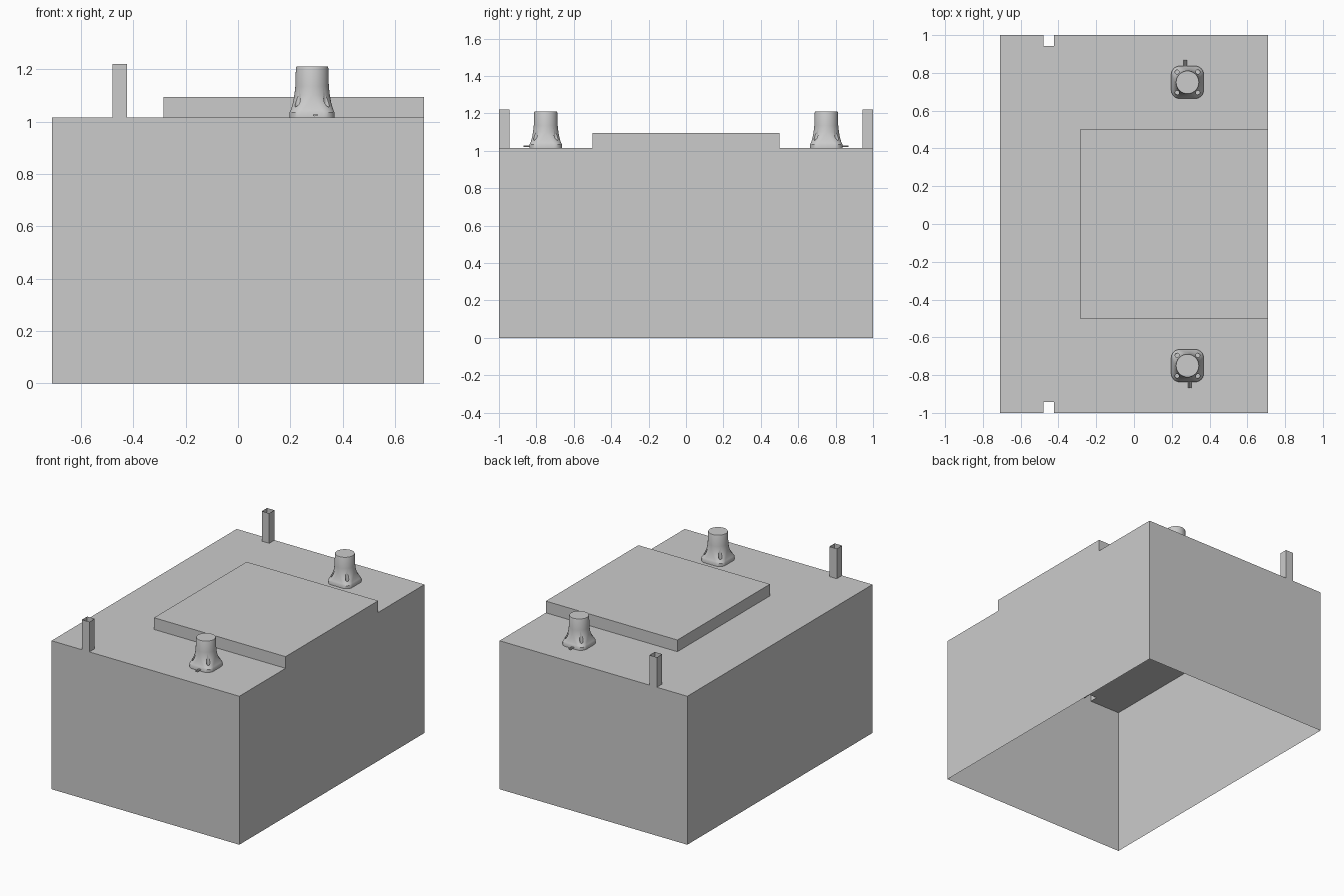
import bpy, bmesh, math
from mathutils import Matrix, Vector

if "Cube" in bpy.data.objects:
    bpy.data.objects.remove(bpy.data.objects["Cube"], do_unlink=True)

GREY = 0.6
DECK = 1.015
mat = bpy.data.materials.new("plain grey")
mat.use_nodes = True
mat.diffuse_color = (GREY, GREY, GREY, 1)
mat.node_tree.nodes["Principled BSDF"].inputs["Base Color"].default_value = (GREY, GREY, GREY, 1)


def finish(name, bm):
    mesh = bpy.data.meshes.new(name)
    bm.to_mesh(mesh)
    bm.free()
    mesh.materials.append(mat)
    obj = bpy.data.objects.new(name, mesh)
    bpy.context.collection.objects.link(obj)
    return obj


# Open-bottomed shell: deck, raised pad and two hollow posts in one sheet
xs = [-0.71, -0.48, -0.424, -0.285, 0.71]
ys = [-1, -0.943, -0.5, 0.5, 0.943, 1]
nx, ny = len(xs) - 1, len(ys) - 1


def is_post(i, j):
    return i == 1 and j in (0, ny - 1)


def height(i, j):
    if not (0 <= i < nx and 0 <= j < ny):
        return 0
    if is_post(i, j):
        return 1.22
    return 1.095 if i == 3 and j == 2 else DECK


bm = bmesh.new()


def quad(*points):
    bm.faces.new([bm.verts.new(p) for p in points])


for i in range(nx):
    for j in range(ny):
        x0, x1, y0, y1, h = xs[i], xs[i + 1], ys[j], ys[j + 1], height(i, j)
        if not is_post(i, j):
            quad((x0, y0, h), (x1, y0, h), (x1, y1, h), (x0, y1, h))
        sides = {(0, -1): ((x0, y0), (x1, y0)), (1, 0): ((x1, y0), (x1, y1)),
                 (0, 1): ((x1, y1), (x0, y1)), (-1, 0): ((x0, y1), (x0, y0))}
        for (di, dj), (a, b) in sides.items():
            low = height(i + di, j + dj)
            if low < h:
                # split outer walls at deck level so neighbours share edges
                levels = [low, DECK, h] if low < DECK < h else [low, h]
                for lo, hi in zip(levels, levels[1:]):
                    quad((*a, lo), (*b, lo), (*b, hi), (*a, hi))
bmesh.ops.remove_doubles(bm, verts=bm.verts, dist=0.0001)
bmesh.ops.dissolve_limit(bm, angle_limit=math.radians(1), verts=bm.verts, edges=bm.edges)
finish("tank_shell", bm)


# Flared pedestal: rounded-square foot lofting into a round neck
def ring(bm, z, half, radius, steps=10):
    verts = []
    for c in range(4):
        corner = Vector((half - radius, half - radius))
        corner.rotate(Matrix.Rotation(c * math.pi / 2, 2))
        for s in range(steps):
            a = (c + s / (steps - 1)) * math.pi / 2
            # keep neighbouring corners distinct on circular rings
            a += (0.5 - s / (steps - 1)) * 0.08
            verts.append(bm.verts.new((corner.x + radius * math.cos(a),
                                       corner.y + radius * math.sin(a), z)))
    return verts


profile = [(0, 0.086, 0.045), (0.02, 0.086, 0.045), (0.028, 0.082, 0.046),
           (0.04, 0.078, 0.05), (0.058, 0.073, 0.059), (0.085, 0.068, 0.068),
           (0.12, 0.064, 0.064), (0.19, 0.062, 0.062), (0.195, 0.06, 0.06)]
bm = bmesh.new()
rings = [ring(bm, *p) for p in profile]
for lower, upper in zip(rings, rings[1:]):
    for k in range(len(lower)):
        n = (k + 1) % len(lower)
        bm.faces.new((lower[k], lower[n], upper[n], upper[k]))
bm.faces.new(rings[0][::-1])
bm.faces.new(rings[-1])
front = finish("front_pedestal", bm)

# Bolt pockets sunk into the four corners
bm = bmesh.new()
for sx in (-1, 1):
    for sy in (-1, 1):
        bmesh.ops.create_cone(bm, cap_ends=True, segments=16, radius1=0.011, radius2=0.011,
                              depth=0.2, matrix=Matrix.Translation((sx * 0.055, sy * 0.055, 0.114)))
cutter = finish("pocket_cutter", bm)
cutter.hide_render = True
cut = front.modifiers.new("pockets", "BOOLEAN")
cut.operation, cut.solver, cut.object = "DIFFERENCE", "EXACT", cutter
bpy.context.view_layer.objects.active = front
front.select_set(True)
bpy.ops.object.modifier_apply(modifier=cut.name)
bpy.data.objects.remove(cutter, do_unlink=True)
bpy.ops.object.shade_smooth_by_angle(angle=math.radians(35))
front.select_set(False)

# Twin cable stubs leaving the foot
bm = bmesh.new()
for x in (0.008, 0.017):
    bmesh.ops.create_cone(bm, cap_ends=True, segments=12, radius1=0.0045, radius2=0.0045, depth=0.05,
                          matrix=Matrix.Translation((x, -0.093, 0.01)) @ Matrix.Rotation(math.pi / 2, 4, "X"))
cables = finish("front_cables", bm)
cables.select_set(True)
bpy.context.view_layer.objects.active = cables
bpy.ops.object.shade_smooth_by_angle(angle=math.radians(35))

# Place the front set and a copy turned half round at the back
for part in (front, cables):
    part.location = (0.283, -0.75, DECK)
    copy = bpy.data.objects.new(part.name.replace("front", "back"), part.data)
    copy.location = (0.283, 0.75, DECK)
    copy.rotation_euler.z = math.pi
    bpy.context.collection.objects.link(copy)
